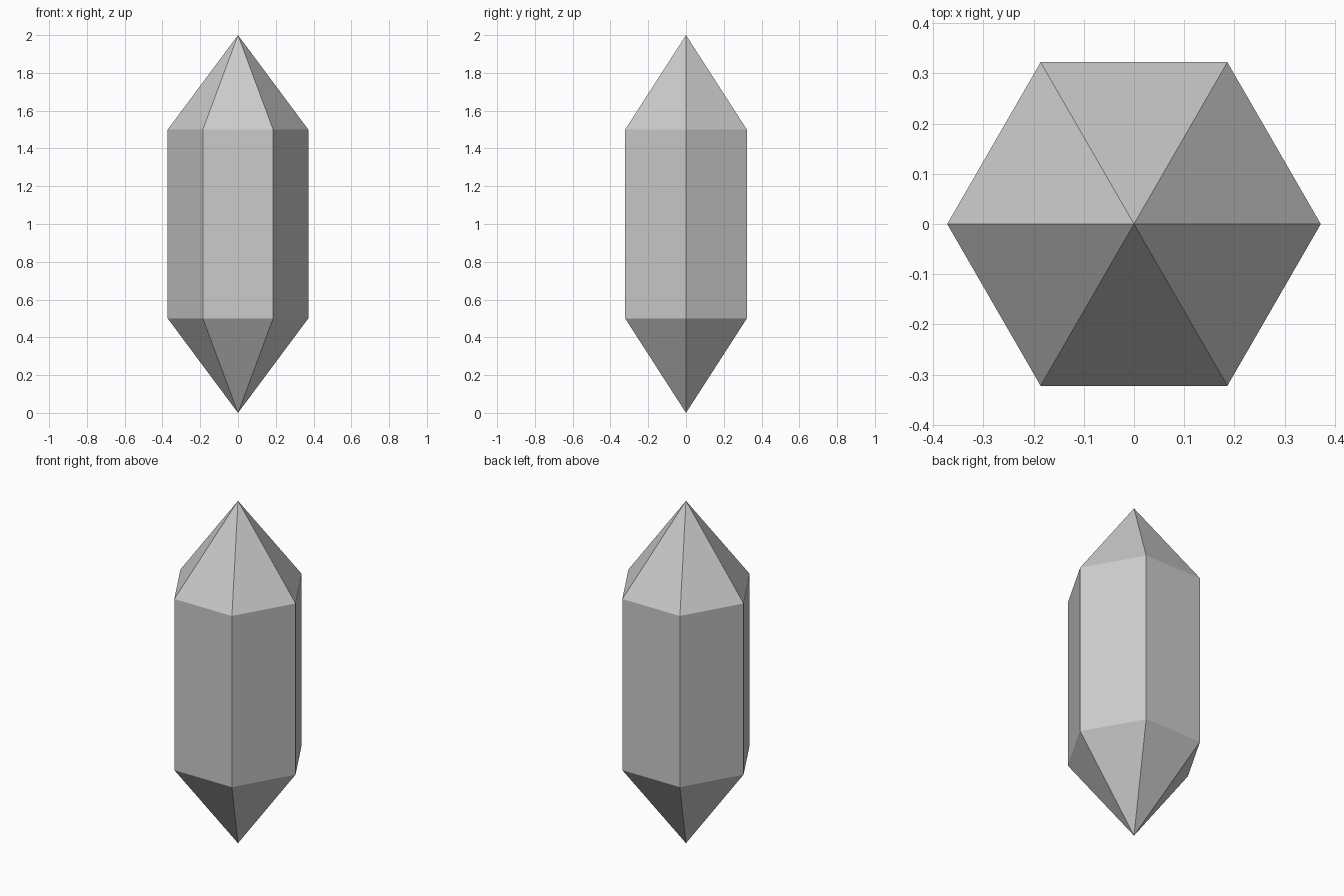
import bpy, bmesh
from math import cos, sin, tau

if "Cube" in bpy.data.objects:
    bpy.data.objects.remove(bpy.data.objects["Cube"])

SIDES, RADIUS = 6, 0.372
Z_BOTTOM, Z_LOW, Z_HIGH, Z_TOP = 0.0, 0.5, 1.5, 2.0

bm = bmesh.new()


def ring(z):
    return [bm.verts.new((RADIUS * cos(tau * i / SIDES), RADIUS * sin(tau * i / SIDES), z))
            for i in range(SIDES)]


# Hexagonal shaft with a pointed cap at each end
low, high = ring(Z_LOW), ring(Z_HIGH)
bottom = bm.verts.new((0, 0, Z_BOTTOM))
top = bm.verts.new((0, 0, Z_TOP))
for i in range(SIDES):
    j = (i + 1) % SIDES
    bm.faces.new((low[i], low[j], high[j], high[i]))
    bm.faces.new((high[i], high[j], top))
    bm.faces.new((low[j], low[i], bottom))

mesh = bpy.data.meshes.new("crystal")
bm.to_mesh(mesh)
bm.free()
bpy.context.collection.objects.link(bpy.data.objects.new("crystal", mesh))
